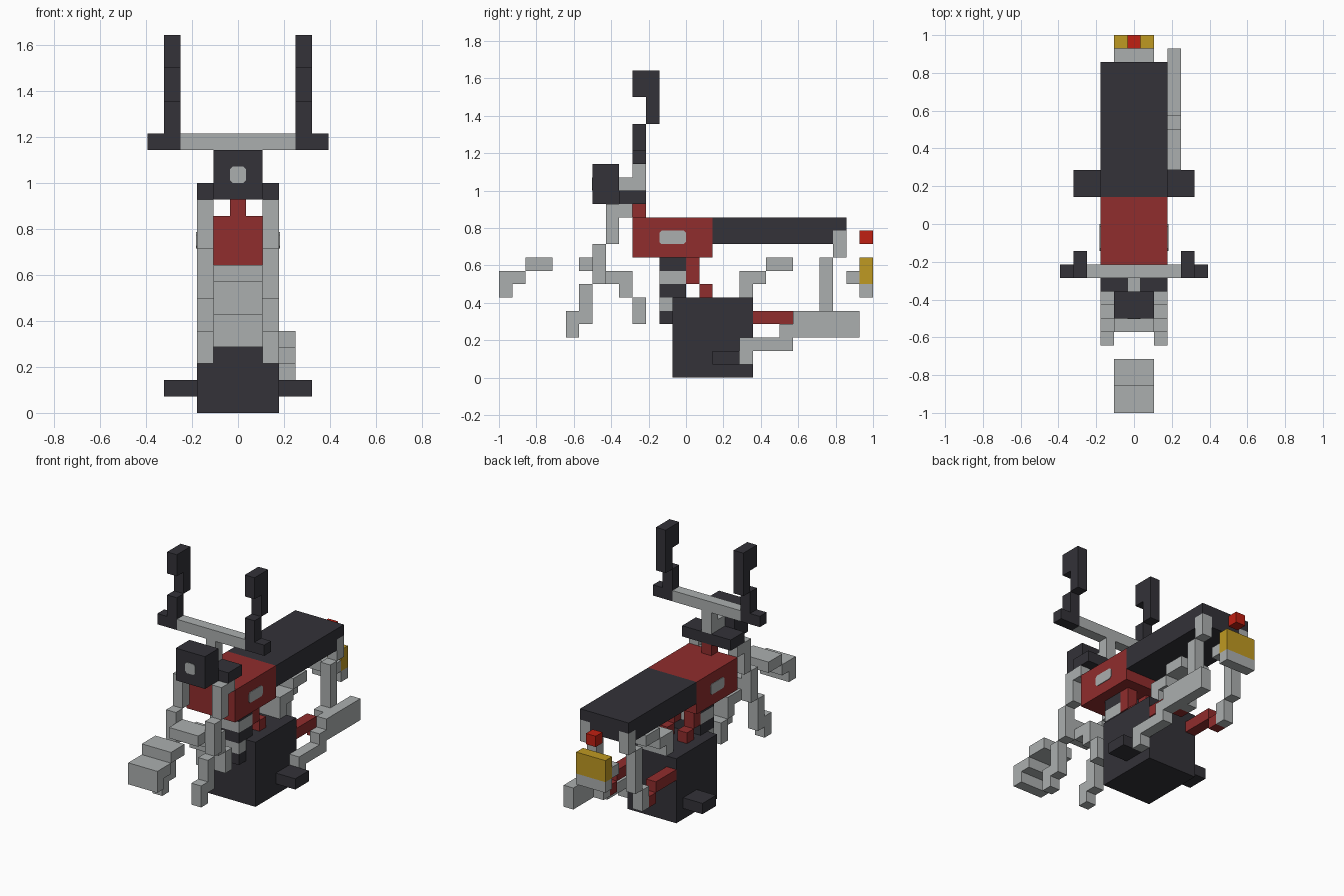
import bpy
import bmesh

if "Cube" in bpy.data.objects:
    bpy.data.objects.remove(bpy.data.objects["Cube"])

U = 1 / 14  # one block


def material(name, rgb):
    m = bpy.data.materials.new(name)
    m.diffuse_color = (*rgb, 1)
    m.use_nodes = True
    m.node_tree.nodes["Principled BSDF"].inputs["Base Color"].default_value = m.diffuse_color
    return m


GREY = material("metal grey", (0.41, 0.43, 0.43))
DARK = material("charcoal", (0.033, 0.032, 0.040))
RED = material("paint red", (0.28, 0.026, 0.026))
LAMP = material("lamp red", (0.53, 0.014, 0.006))
YELLOW = material("plate yellow", (0.52, 0.32, 0.016))


def part(name, mat, boxes, mirror=False):
    """Object made of boxes given in blocks: (x0, x1, y0, y1, z0, z1)."""
    bm = bmesh.new()
    for x0, x1, y0, y1, z0, z1 in boxes:
        spans = [(x0, x1)] + ([(-x1, -x0)] if mirror else [])
        for a, b in spans:
            vs = bmesh.ops.create_cube(bm, size=1)["verts"]
            bmesh.ops.scale(bm, vec=(b - a, y1 - y0, z1 - z0), verts=vs)
            bmesh.ops.translate(bm, vec=((a + b) / 2, (y0 + y1) / 2, (z0 + z1) / 2), verts=vs)
    bmesh.ops.scale(bm, vec=(U, U, U), verts=bm.verts)
    me = bpy.data.meshes.new(name)
    bm.to_mesh(me)
    bm.free()
    me.materials.append(mat)
    ob = bpy.data.objects.new(name, me)
    bpy.context.collection.objects.link(ob)
    return ob


def central(w, *yz):
    return [(-w, w, *b) for b in yz]


def side(*yz):
    return [(1.5, 2.5, *b) for b in yz]


# Handlebar, stem and mirrors
part("handlebar", GREY, central(3.5, (-4, -3, 16, 17)))
part("steering_stem", GREY, central(0.5, (-5, -3, 14, 15), (-4, -3, 15, 16)))
part("fork_clamp", DARK, central(2.5, (-5, -3, 13, 14)))
part("grips_and_mirrors", DARK, [
    (3.5, 5.5, -4, -3, 16, 17), (3.5, 4.5, -4, -3, 17, 19),
    (3.5, 4.5, -3, -2, 19, 23), (3.5, 4.5, -4, -3, 21, 23)], True)
part("steering_neck", RED, central(0.5, (-4, -3, 12, 13)))

# Headlight
part("headlight", DARK, central(1.5, (-7, -5, 13, 16)))


def cut_plate(name, box, axis):
    """Thin plate with its four outline corners cut."""
    ob = part(name, GREY, [box])
    bm = bmesh.new()
    bm.from_mesh(ob.data)
    edges = [e for e in bm.edges
             if abs((e.verts[0].co - e.verts[1].co)[axis]) > 1e-5]
    bmesh.ops.bevel(bm, geom=edges, offset=0.012, segments=1, affect='EDGES')
    bm.to_mesh(ob.data)
    bm.free()


cut_plate("headlight_lens", (-0.5, 0.5, -7.05, -6.99, 14, 15), 1)

# Front fork and fender
part("front_fork", GREY, side((-6, -4, 12, 13), (-6, -5, 10, 12), (-7, -6, 7, 10),
                              (-8, -7, 4, 7), (-9, -8, 3, 5)), True)
part("front_fender", GREY, central(1.5, (-14, -13, 6, 8), (-13, -12, 7, 8), (-12, -10, 8, 9),
                                   (-8, -6, 8, 9), (-6, -4, 7, 8), (-5, -4, 6, 7),
                                   (-4, -3, 4, 6)))

# Tank with side badges, and seat
part("tank", RED, central(2.5, (-4, 2, 9, 12)))
cut_plate("tank_badge_right", (2.49, 2.55, -2, 0, 10, 11), 0)
cut_plate("tank_badge_left", (-2.55, -2.49, -2, 0, 10, 11), 0)
part("seat", DARK, central(2.5, (2, 11, 10, 12), (11, 12, 11, 12))
     + central(1.5, (11, 12, 10, 11)))

# Engine block, foot pegs, finned cylinder
part("engine", DARK, central(2.5, (-1, 5, 0, 6)))
part("foot_peg", DARK, [(2.5, 4.5, 2, 4, 1, 2)], True)
for z in range(4, 9):
    part(f"cylinder_fin_{z - 3}", GREY if z % 2 else DARK, central(1.5, (-2, 0, z, z + 1)))

# Frame tubes and swing arms
part("frame_tube", RED, [(0.5, 1.5, 0, 1, 7, 9), (0.5, 1.5, 1, 2, 6, 7)], True)
part("swing_arm", RED, side((5, 8, 4, 5), (8, 9, 3, 4)), True)

# Rear shocks, fender, exhaust
part("rear_shock", GREY, side((11, 12, 9, 11), (10, 11, 5, 9), (9, 10, 3, 5)), True)
part("rear_fender", GREY, central(1.5, (4, 5, 6, 7), (4, 6, 7, 8), (6, 8, 8, 9),
                                  (12, 13, 7, 8), (13, 14, 6, 7)))
part("exhaust", GREY, [(2.5, 3.5, *b) for b in
                       ((4, 5, 1, 2), (4, 8, 2, 3), (7, 8, 3, 4), (8, 13, 3, 5))])

# Rear plate and tail lamp
part("rear_plate", YELLOW, central(1.5, (13, 14, 7, 9)))
part("tail_lamp", LAMP, central(0.5, (13, 14, 10, 11)))
